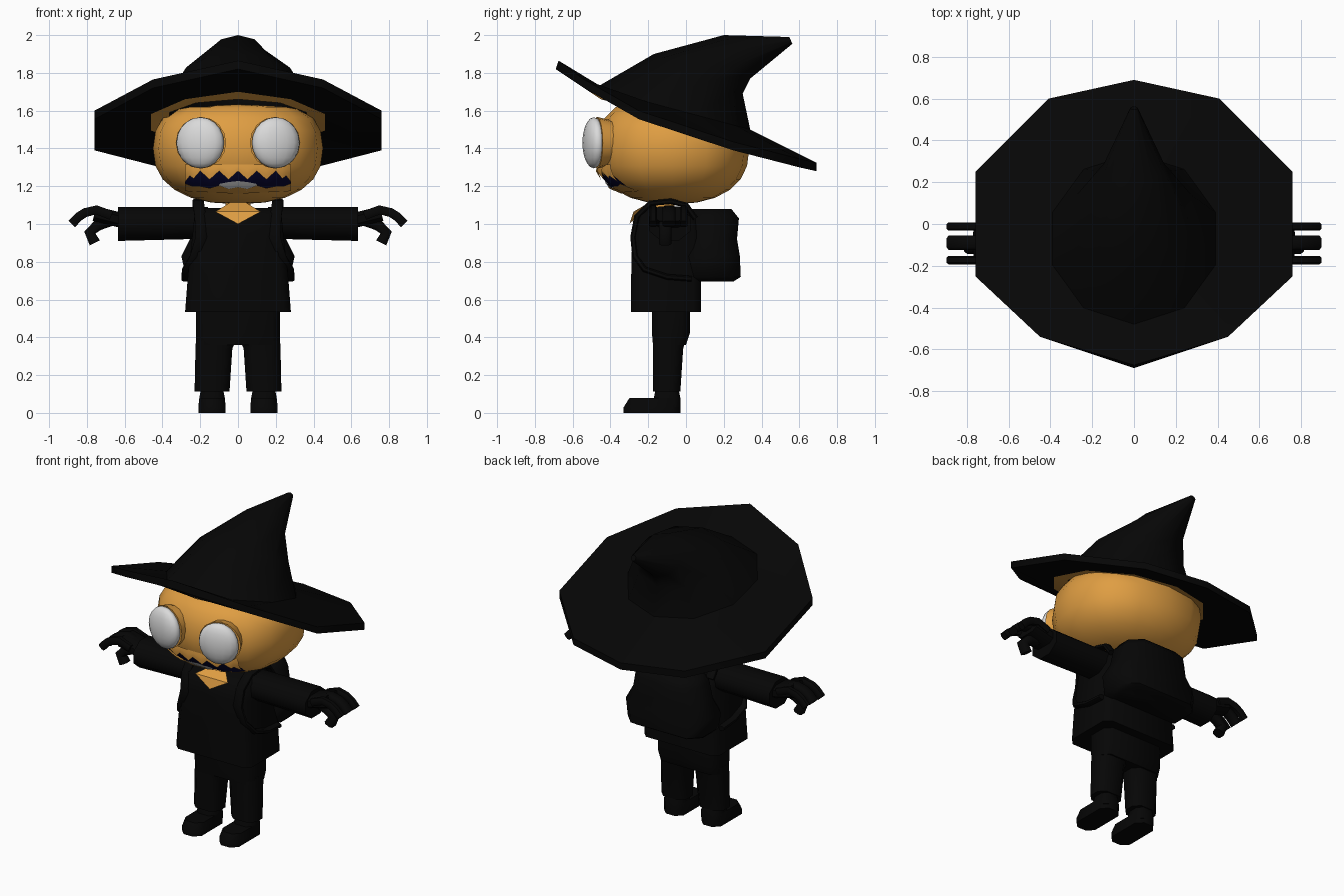
import bpy, bmesh, math
from mathutils import Vector, Matrix

if "Cube" in bpy.data.objects:
    bpy.data.objects.remove(bpy.data.objects["Cube"])


def material(name, rgb):
    m = bpy.data.materials.new(name)
    m.diffuse_color = (*rgb, 1)
    m.use_nodes = True
    m.node_tree.nodes["Principled BSDF"].inputs["Base Color"].default_value = m.diffuse_color
    return m


BLACK = material("black cloth", (0.0018, 0.0018, 0.0018))
ORANGE = material("orange skin", (0.74, 0.34, 0.055))
WHITE = material("eye white", (0.70, 0.70, 0.70))
NAVY = material("dark navy", (0.002, 0.002, 0.03))


def finish(name, bm, mats, angle=40, mirror=False):
    bmesh.ops.recalc_face_normals(bm, faces=bm.faces)
    me = bpy.data.meshes.new(name)
    bm.to_mesh(me)
    bm.free()
    ob = bpy.data.objects.new(name, me)
    bpy.context.collection.objects.link(ob)
    for m in mats:
        me.materials.append(m)
    bpy.ops.object.select_all(action='DESELECT')
    ob.select_set(True)
    bpy.context.view_layer.objects.active = ob
    bpy.ops.object.shade_smooth_by_angle(angle=math.radians(angle))
    if mirror:
        ob.modifiers.new("mirror", 'MIRROR').use_clip = False
    return ob


def loft(name, rings, mats, caps=(True, True), angle=55, mirror=False, rule=None):
    """Skin a list of equal-length rings; rule gives the material of each band."""
    bm = bmesh.new()
    vs = [[bm.verts.new(p) for p in r] for r in rings]
    n = len(rings[0])
    for i in range(len(vs) - 1):
        for k in range(n):
            j = (k + 1) % n
            f = bm.faces.new((vs[i][k], vs[i][j], vs[i + 1][j], vs[i + 1][k]))
            f.material_index = rule(i) if rule else 0
    if caps[0]:
        bm.faces.new(vs[0])
    if caps[1]:
        bm.faces.new(vs[-1])
    return finish(name, bm, mats, angle, mirror)


def ellipse(c, u, v, n=10, start=0.0):
    c, u, v = Vector(c), Vector(u), Vector(v)
    return [c + v * math.cos(start + math.tau * k / n) + u * math.sin(start + math.tau * k / n)
            for k in range(n)]


def rounded(z, x0, x1, y0, y1, c=0.04):
    """Chamfered rectangle at height z."""
    return [Vector(p) for p in (
        (x0 + c, y0, z), (x1 - c, y0, z), (x1, y0 + c, z), (x1, y1 - c, z),
        (x1 - c, y1, z), (x0 + c, y1, z), (x0, y1 - c, z), (x0, y0 + c, z))]


def strip(name, pts, side, w, t, mat):
    """Flat bar swept along a path, mirrored to both sides."""
    pts, side = [Vector(p) for p in pts], Vector(side)
    rings = []
    for i, p in enumerate(pts):
        tan = (pts[min(i + 1, len(pts) - 1)] - pts[max(i - 1, 0)]).normalized()
        nor = tan.cross(side).normalized()
        rings.append([p + side * w * a + nor * t * b
                      for a, b in ((-1, -.5), (-.6, -1), (.6, -1), (1, -.5),
                                   (1, .5), (.6, 1), (-.6, 1), (-1, .5))])
    return loft(name, rings, [mat], mirror=True)


# Hat: underside, ten-sided brim, crown bending backwards to a tip
half = [(0, -.69, 1.82), (.45, -.54, 1.72), (.76, -.25, 1.555),
        (.76, .25, 1.39), (.41, .60, 1.30), (0, .69, 1.28)]
lower = [Vector(p) for p in half + [(-x, y, z) for x, y, z in half[4:0:-1]]]
upper = [p + Vector((0, 0.015 if p.y < -.6 else 0, .045)) for p in lower]
inner = ellipse((0, -.07, 1.56), (.38, 0, 0), (0, -.38, .10))
band = [a.lerp(b, .25) for a, b in zip(inner, lower)]
loft("hat", [inner, band, lower, upper,
             ellipse((0, -.07, 1.61), (.41, 0, 0), (0, -.41, .11)),
             ellipse((0, .065, 1.795), (.29, 0, 0), (0, -.235, .105)),
             ellipse((0, .27, 1.885), (.15, 0, 0), (0, -.07, .115)),
             ellipse((0, .555, 1.972), (.018, 0, 0), (0, -.008, .018))],
     [BLACK, ORANGE], caps=(False, True), angle=50, rule=lambda i: 1 if i == 0 else 0)

# Head: slightly boxy ellipsoid, cut flat where it sits inside the hat
HC, HR, POW = Vector((0, -.07, 1.40)), Vector((.45, .405, .295)), .85
bm = bmesh.new()
bmesh.ops.create_uvsphere(bm, u_segments=16, v_segments=12, radius=1)
for v in bm.verts:
    v.co = Vector([HC[i] + HR[i] * math.copysign(abs(v.co[i]) ** POW, v.co[i]) for i in range(3)])
    v.co.z = min(v.co.z, 1.572 - .27 * (v.co.y + .07))
finish("head", bm, [ORANGE], 60)


def face_y(x, z):
    e = 2 / POW
    r = 1 - abs(x / HR.x) ** e - abs((z - HC.z) / HR.z) ** e
    return HC.y - HR.y * max(r, 0) ** (1 / e)


# Eyes: flattened balls turned slightly outwards, on orange sockets
turn = Matrix.Translation((.2, -.488, 1.43)) @ Matrix.Rotation(math.radians(13), 4, 'Z')
bm = bmesh.new()
bmesh.ops.create_uvsphere(bm, u_segments=16, v_segments=10, radius=1,
                          matrix=turn @ Matrix.Diagonal((.13, .055, .135, 1)))
finish("eye", bm, [WHITE], 60, True)
bm = bmesh.new()
bmesh.ops.create_cone(bm, cap_ends=True, segments=16, radius1=.137, radius2=.115, depth=.09,
                      matrix=turn @ Matrix.Translation((0, .062, 0)) @ Matrix.Rotation(-math.pi / 2, 4, 'X'))
finish("eye_socket", bm, [ORANGE], 40, True)


def face_plate(name, columns, mat, out=(.008, .008), rows=3):
    """Plate on the face from (x, top, bottom) columns; out lifts its top and bottom edges."""
    bm = bmesh.new()
    grid = []
    for x, top, bot in columns:
        col = []
        for i in range(rows + 1):
            t = i / rows
            z = top + (bot - top) * t
            col.append(bm.verts.new((x, face_y(x, z) - out[0] - (out[1] - out[0]) * t, z)))
        grid.append(col)
    for a, b in zip(grid, grid[1:]):
        for i in range(rows):
            bm.faces.new((a[i], a[i + 1], b[i + 1], b[i]))
    finish(name, bm, [mat], 40, True)


# Jagged mouth between raised lips, with a few teeth
mouth = [(0, 1.28, 1.195), (.05, 1.235, 1.185), (.10, 1.28, 1.205), (.15, 1.235, 1.19),
         (.20, 1.28, 1.20), (.235, 1.24, 1.20), (.255, 1.255, 1.205), (.28, 1.222, 1.215)]
face_plate("mouth", [(x, t + .015, b - .01) for x, t, b in mouth], NAVY)
face_plate("teeth", [(0, 1.228, 1.185), (.05, 1.222, 1.175), (.10, 1.212, 1.195)], WHITE, (.014, .014))
face_plate("upper_lip", [(x, 1.315, t) for x, t, b in mouth], ORANGE, (0, .024))
face_plate("lower_lip", [(x, b, 1.16 + x * .05) for x, t, b in mouth], ORANGE, (.024, 0))

# Neck and the pointed opening at the collar
loft("neck", [ellipse((0, -.12, z), (.065, 0, 0), (0, -.06, 0), 8) for z in (1.0, 1.16)], [ORANGE])
bm = bmesh.new()
a, b, c, d = [bm.verts.new(p) for p in ((-.12, -.278, 1.065), (.12, -.278, 1.065),
                                        (0, -.300, 1.0), (0, -.15, 1.14))]
for f in ((a, b, c), (a, b, d), (a, c, d), (b, c, d)):
    bm.faces.new(f)
finish("collar_opening", bm, [ORANGE], 20)

# Coat
loft("coat", [rounded(.535, -.28, .28, -.29, .08), rounded(.73, -.265, .265, -.29, .08),
              rounded(.95, -.24, .24, -.285, .08), rounded(1.05, -.23, .23, -.27, .05),
              rounded(1.085, -.20, .20, -.21, .02)], [BLACK])

# Backpack and straps
loft("backpack", [rounded(.695, -.25, .25, .02, .25, .07), rounded(.72, -.275, .275, -.02, .29, .07),
                  rounded(.83, -.30, .30, -.02, .285, .08), rounded(.92, -.255, .255, 0, .27, .08),
                  rounded(1.03, -.23, .23, 0, .28, .08), rounded(1.08, -.19, .19, .02, .24, .07)], [BLACK])
strip("backpack_strap", [(.21, .05, 1.03), (.21, 0, 1.10), (.21, -.08, 1.12), (.21, -.19, 1.11),
                         (.20, -.26, 1.04), (.195, -.28, .93), (.225, -.27, .83),
                         (.265, -.22, .76), (.27, -.1, .72), (.27, .03, .71)],
      (1, 0, 0), .03, .015, BLACK)

# Sleeves
S = math.pi / 8
loft("sleeve", [ellipse((x, -.085, z), (0, .12, 0), (0, 0, r), 8, S)
                for x, z, r in ((.16, 1.005, .092), (.26, 1.005, .092), (.635, 1.0, .097))],
     [BLACK], mirror=True)

# Hands: palm, three curled fingers and a thumb
strip("palm", [(.62, -.09, 1.02), (.68, -.09, 1.035), (.76, -.09, 1.055)], (0, 1, 0), .085, .04, BLACK)
for i, (y, w) in enumerate(((-.012, .02), (-.09, .034), (-.173, .02))):
    strip(f"finger_{i + 1}", [(.67, y, 1.045), (.75, y, 1.075), (.81, y, 1.06), (.845, y, 1.037),
                              (.88, y, 1.0)], (0, 1, 0), w, .024, BLACK)
strip("thumb", [(.67, -.11, 1.02), (.74, -.11, .995), (.785, -.11, .955), (.758, -.11, .90)],
      (0, 1, 0), .033, .03, BLACK)

# Trousers: hips and two legs
loft("hips", [rounded(.36, -.22, .22, -.175, .0), rounded(.42, -.222, .222, -.18, .02),
              rounded(.56, -.222, .222, -.18, .02)], [BLACK])
loft("trouser_leg", [rounded(.112, .045, .23, -.175, -.03), rounded(.34, .03, .225, -.175, -.015),
                     rounded(.40, .005, .222, -.175, .0)], [BLACK], mirror=True)

# Boots: ankle and foot
loft("boot_ankle", [rounded(.03, .07, .205, -.17, -.03, .03), rounded(.08, .07, .205, -.17, -.03, .03),
                    rounded(.13, .08, .195, -.16, -.04, .03)], [BLACK], mirror=True)
loft("boot_foot", [rounded(0, .065, .21, -.33, -.03), rounded(.03, .065, .21, -.33, -.03),
                   rounded(.078, .07, .205, -.30, -.03)], [BLACK], mirror=True)
